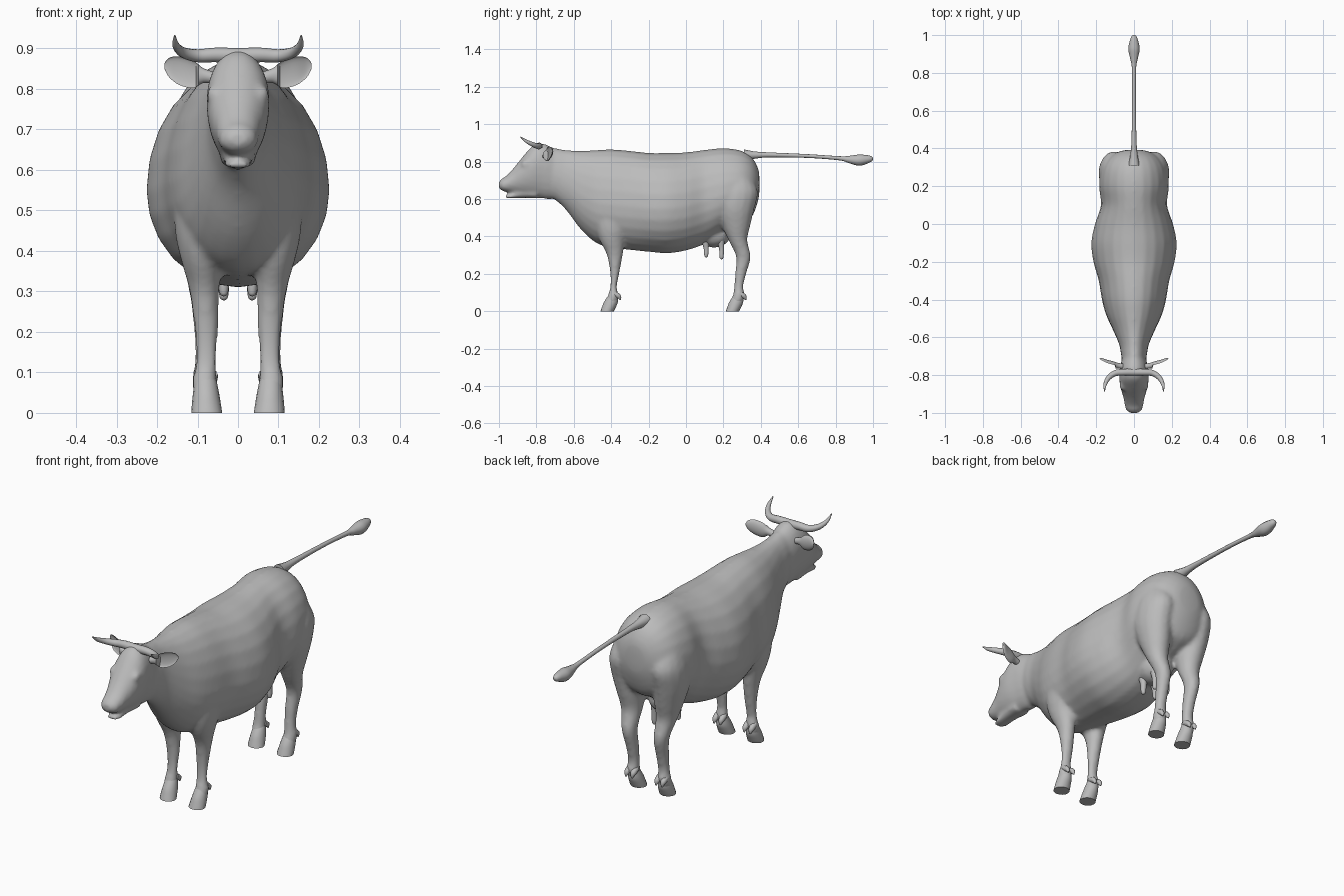
import bpy, bmesh, math
from mathutils import Vector

if "Cube" in bpy.data.objects:
    bpy.data.objects.remove(bpy.data.objects["Cube"])

hide = bpy.data.materials.new("cow grey")
hide.diffuse_color = (0.5, 0.5, 0.5, 1)
hide.use_nodes = True
hide.node_tree.nodes["Principled BSDF"].inputs["Base Color"].default_value = hide.diffuse_color


def spline(rows, steps):
    """Resample rows of numbers with a Catmull-Rom curve."""
    out = []
    for i in range(len(rows) - 1):
        a, b, c, d = (rows[max(0, min(len(rows) - 1, i + k))] for k in (-1, 0, 1, 2))
        for s in range(steps):
            t = s / steps
            out.append([0.5 * (2 * q + (r - p) * t + (2 * p - 5 * q + 4 * r - w) * t * t
                               + (3 * q - p - 3 * r + w) * t ** 3)
                        for p, q, r, w in zip(a, b, c, d)])
    return out + [list(rows[-1])]


def skin(bm, rings):
    """Bridge closed rings of points and cap both ends."""
    loops = [[bm.verts.new(p) for p in ring] for ring in rings]
    n = len(loops[0])
    for a, b in zip(loops, loops[1:]):
        for i in range(n):
            bm.faces.new((a[i], a[(i + 1) % n], b[(i + 1) % n], b[i]))
    bm.faces.new(loops[0])
    bm.faces.new(loops[-1])


def trunk(bm, rows, n=24):
    """Loft along y; row = y, bottom, widest height, top, half width."""
    rings = []
    for y, lo, mid, hi, w in spline(rows, 4):
        ring = []
        for i in range(n):
            c, s = math.cos(math.tau * i / n), math.sin(math.tau * i / n)
            ring.append((w * c, y, mid + s * ((hi - mid) if s > 0 else (mid - lo))))
        rings.append(ring)
    skin(bm, rings)


def limb(bm, rows, side, n=16):
    """Loft along z; row = z, x centre, x radius, front y, back y."""
    rings = []
    for z, x, r, f, b in spline(rows, 4):
        rings.append([(side * (x + r * math.cos(math.tau * i / n)),
                       (f + b) / 2 + (b - f) / 2 * math.sin(math.tau * i / n), z)
                      for i in range(n)])
    skin(bm, rings)


def tube(bm, rows, side=1, n=12):
    """Round tube along a path; row = x, y, z, radius."""
    rows = spline(rows, 5)
    pts = [Vector((side * r[0], r[1], r[2])) for r in rows]
    rings = []
    for i, p in enumerate(pts):
        t = (pts[min(i + 1, len(pts) - 1)] - pts[max(i - 1, 0)]).normalized()
        u = t.cross(Vector((0, 0, 1)) if abs(t.z) < 0.8 else Vector((0, 1, 0))).normalized()
        v = t.cross(u)
        r = max(rows[i][3], 0.001)
        rings.append([p + r * (u * math.cos(math.tau * k / n) + v * math.sin(math.tau * k / n))
                      for k in range(n)])
    skin(bm, rings)


def ball(bm, centre, size):
    for v in bmesh.ops.create_uvsphere(bm, u_segments=16, v_segments=10, radius=1)["verts"]:
        v.co = Vector([c + s * k for c, s, k in zip(centre, size, v.co)])


def finish(name, bm):
    bmesh.ops.recalc_face_normals(bm, faces=bm.faces)
    me = bpy.data.meshes.new(name)
    bm.to_mesh(me)
    bm.free()
    me.materials.append(hide)
    ob = bpy.data.objects.new(name, me)
    bpy.context.collection.objects.link(ob)
    return ob


# Body: torso, neck, head and legs fused into one soft skin
bm = bmesh.new()
trunk(bm, [(-.76, .63, .74, .875, .05), (-.70, .595, .73, .872, .067), (-.64, .54, .69, .862, .078),
           (-.56, .435, .62, .858, .112), (-.48, .365, .58, .862, .148), (-.40, .34, .57, .866, .17),
           (-.30, .328, .56, .858, .187), (-.20, .318, .55, .847, .215), (-.10, .31, .55, .847, .226),
           (0, .325, .56, .85, .207), (.10, .36, .59, .863, .175), (.20, .42, .62, .872, .185),
           (.29, .46, .64, .86, .172), (.35, .50, .65, .825, .135), (.385, .59, .67, .765, .075),
           (.393, .65, .68, .71, .02)])
trunk(bm, [(-.66, .62, .74, .85, .045), (-.72, .60, .76, .878, .066), (-.77, .603, .78, .898, .073),
           (-.82, .61, .77, .884, .078), (-.87, .618, .74, .83, .071), (-.92, .63, .70, .768, .056),
           (-.96, .637, .68, .725, .049), (-.985, .645, .675, .709, .042), (-1.0, .66, .676, .692, .022)])
# lower jaw
trunk(bm, [(-.80, .604, .625, .66, .045), (-.88, .606, .625, .645, .038),
           (-.94, .603, .614, .628, .033), (-.968, .606, .613, .621, .022)])
for s in (-1, 1):
    # brow, front leg, hind leg
    ball(bm, (s * .06, -.855, .785), (.018, .028, .024))
    limb(bm, [(.66, .09, .05, -.45, -.33), (.55, .10, .058, -.48, -.30), (.45, .098, .058, -.48, -.30),
              (.38, .09, .052, -.462, -.325), (.30, .083, .037, -.423, -.338), (.20, .078, .029, -.405, -.357),
              (.13, .078, .026, -.405, -.37), (.085, .082, .03, -.418, -.36), (.04, .08, .03, -.435, -.368)], s)
    limb(bm, [(.72, .09, .07, .20, .35), (.64, .105, .08, .16, .385), (.55, .108, .077, .16, .366),
              (.46, .10, .064, .19, .345), (.38, .093, .048, .227, .328), (.29, .085, .034, .268, .346),
              (.20, .08, .029, .262, .322), (.13, .08, .027, .258, .306), (.085, .083, .03, .25, .315),
              (.04, .08, .03, .235, .30)], s)
# udder
ball(bm, (0, .15, .41), (.075, .09, .07))
body = finish("body", bm)
mod = body.modifiers.new("fuse", 'REMESH')
mod.mode = 'VOXEL'
mod.voxel_size = 0.01
mod.use_smooth_shade = True
mod = body.modifiers.new("soften", 'SMOOTH')
mod.factor = 0.5
mod.iterations = 6

# Hooves with dewclaws
for s, side in ((-1, "left"), (1, "right")):
    for place, y in (("front", 0), ("hind", .67)):
        bm = bmesh.new()
        limb(bm, [(.085, .08, .026, -.415 + y, -.365 + y), (.05, .079, .032, -.438 + y, -.364 + y),
                  (.02, .078, .036, -.45 + y, -.376 + y), (0, .077, .038, -.457 + y, -.386 + y)], s)
        for dx in (-.016, .016):
            tube(bm, [(.08 + dx, -.385 + y, .095, .014), (.08 + dx, -.36 + y, .08, .013),
                      (.08 + dx, -.35 + y, .06, .003)], s, 8)
        finish(f"{place}_hoof_{side}", bm)

    # Horn
    bm = bmesh.new()
    tube(bm, [(0, -.785, .882, .019), (.055, -.785, .884, .018), (.10, -.79, .882, .016),
              (.135, -.815, .89, .013), (.153, -.85, .907, .009), (.156, -.885, .932, .002)], s)
    finish(f"horn_{side}", bm)

    # Ear: flattened leaf with a hollow front
    bm = bmesh.new()
    rings, n = [], 20
    for x, y, z, h, d in spline([(.05, -.755, .825, .014, .014), (.085, -.75, .833, .018, .015),
                                 (.11, -.745, .836, .034, .018), (.145, -.735, .845, .035, .017),
                                 (.17, -.722, .853, .024, .012), (.182, -.715, .857, .006, .004)], 4):
        ring = []
        for i in range(n):
            c, k = math.cos(math.tau * i / n), math.sin(math.tau * i / n)
            front = -0.5 if x > .10 else 1
            ring.append((s * x, y + d * (k if k > 0 else k * front), z + h * c))
        rings.append(ring)
    skin(bm, rings)
    finish(f"ear_{side}", bm)

    # Teats
    bm = bmesh.new()
    for y, z in ((.108, .288), (.19, .278)):
        tube(bm, [(.033, y - .005, .38, .022), (.034, y, .335, .014), (.035, y, z + .02, .012),
                  (.035, y, z + .005, .009), (.035, y, z, .002)], s, 10)
    finish(f"teats_{side}", bm)

# Tail with a tufted end
bm = bmesh.new()
tube(bm, [(0, .31, .835, .03), (0, .37, .835, .019), (0, .45, .836, .013), (0, .65, .83, .010),
          (0, .82, .818, .011), (0, .87, .812, .019), (0, .925, .808, .030), (0, .97, .813, .022),
          (0, .993, .815, .013), (0, 1.0, .815, .003)])
finish("tail", bm)

# Smooth shading with crisp hoof edges
for ob in bpy.context.scene.objects:
    ob.select_set(True)
    bpy.context.view_layer.objects.active = ob
bpy.ops.object.shade_smooth_by_angle(angle=math.radians(50))
